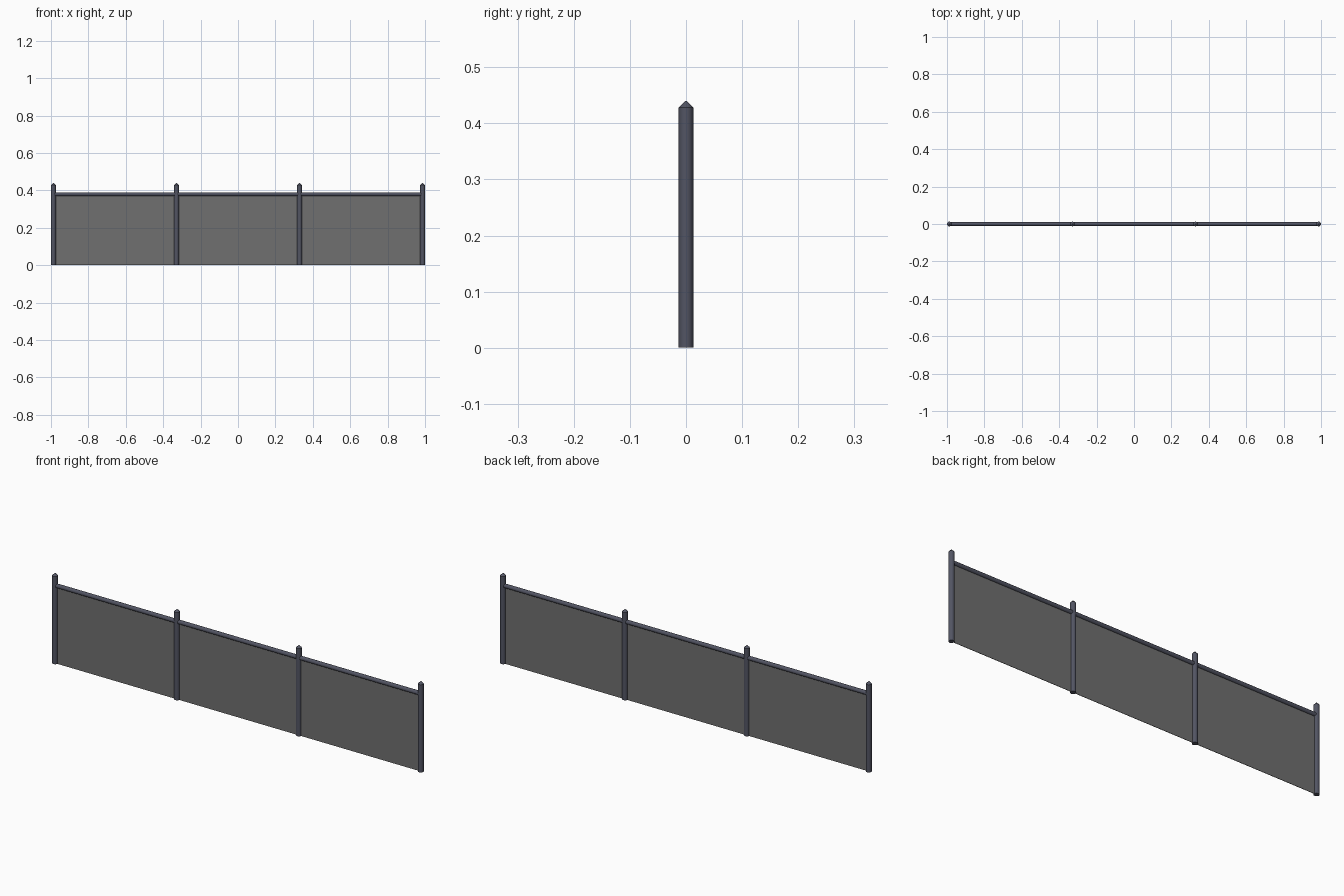
import bpy, math

if "Cube" in bpy.data.objects:
    bpy.data.objects.remove(bpy.data.objects["Cube"])

def material(name, rgb):
    m = bpy.data.materials.new(name)
    m.diffuse_color = (*rgb, 1)
    m.use_nodes = True
    m.node_tree.nodes["Principled BSDF"].inputs["Base Color"].default_value = m.diffuse_color
    return m

steel = material("dark steel", (0.085, 0.09, 0.125))
mesh_grey = material("mesh grey", (0.16, 0.16, 0.16))

POST_X = [-0.987, -0.329, 0.329, 0.987]
R = 0.013

def finish(name, mat, smooth=True):
    o = bpy.context.object
    o.name = name
    o.data.materials.append(mat)
    if smooth:
        bpy.ops.object.shade_smooth_by_angle(angle=math.radians(40))
    return o

# posts with pointed caps
for i, x in enumerate(POST_X):
    bpy.ops.mesh.primitive_cylinder_add(vertices=12, radius=R, depth=0.428, location=(x, 0, 0.214))
    finish(f"post_{i + 1}", steel)
    bpy.ops.mesh.primitive_cone_add(vertices=12, radius1=R, radius2=0.001, depth=0.012, location=(x, 0, 0.434))
    finish(f"post_cap_{i + 1}", steel)

# top rail
bpy.ops.mesh.primitive_cylinder_add(vertices=12, radius=0.010, depth=1.974, location=(0, 0, 0.380),
                                    rotation=(0, math.pi / 2, 0))
finish("top_rail", steel)

# mesh panels between posts
for i, (a, b) in enumerate(zip(POST_X, POST_X[1:])):
    bpy.ops.mesh.primitive_cube_add(size=1, location=((a + b) / 2, 0, 0.185))
    o = finish(f"mesh_panel_{i + 1}", mesh_grey, False)
    o.scale = (b - a, 0.002, 0.37)
